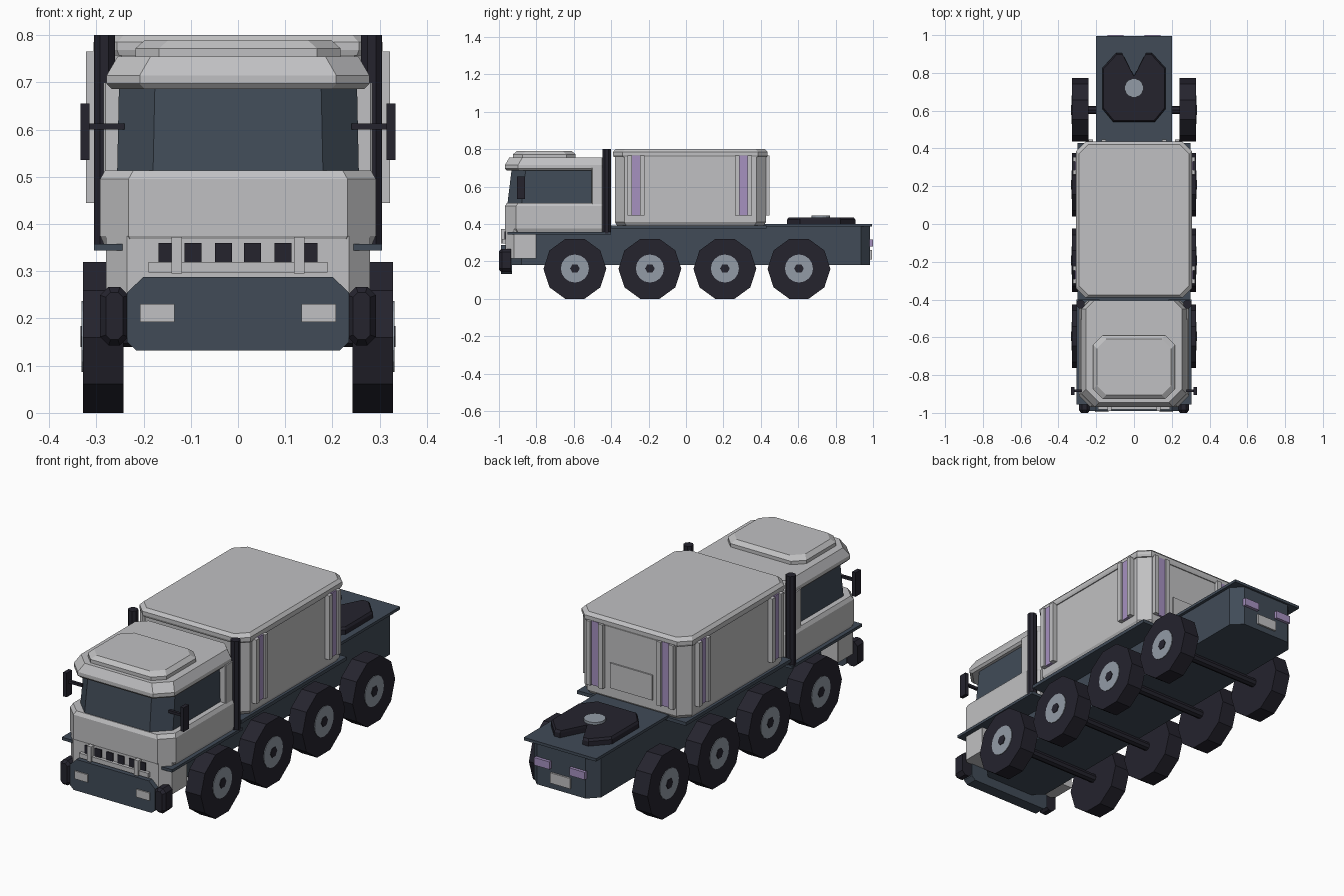
import bpy, bmesh, math
from mathutils import Vector

cube = bpy.data.objects.get("Cube")
if cube:
    bpy.data.objects.remove(cube, do_unlink=True)


def material(name, rgb):
    m = bpy.data.materials.new(name)
    m.use_nodes = True
    colour = (*rgb, 1)
    m.diffuse_color = colour
    m.node_tree.nodes["Principled BSDF"].inputs["Base Color"].default_value = colour
    return m


GREY = material("light grey paint", (.53, .53, .54))
SLATE = material("slate blue", (.052, .07, .096))
BLACK = material("dark rubber", (.018, .017, .027))
STEEL = material("hub steel", (.29, .33, .38))
PURPLE = material("purple strip", (.38, .285, .53))


def loft(name, rings, mat, mirror=False):
    """Skin a stack of equal point rings and cap both ends."""
    bm = bmesh.new()
    loops = [[bm.verts.new(p) for p in ring] for ring in rings]
    n = len(loops[0])
    for a, b in zip(loops, loops[1:]):
        for i in range(n):
            j = (i + 1) % n
            bm.faces.new((a[i], a[j], b[j], b[i]))
    bm.faces.new(loops[0])
    bm.faces.new(loops[-1])
    bmesh.ops.recalc_face_normals(bm, faces=bm.faces)
    me = bpy.data.meshes.new(name)
    bm.to_mesh(me)
    bm.free()
    me.materials.append(mat)
    ob = bpy.data.objects.new(name, me)
    bpy.context.collection.objects.link(ob)
    if mirror:
        ob.modifiers.new("both sides", 'MIRROR')
    return ob


def plan(z, hx, y0, y1, front=.05, back=.05):
    """Rectangle seen from above with cut corners."""
    right = [(hx - front, y0), (hx, y0 + front), (hx, y1 - back), (hx - back, y1)]
    return [(x, y, z) for x, y in right + [(-x, y) for x, y in reversed(right)]]


def box(name, x, y, z, mat, mirror=False):
    ring = [(x[0], y[0]), (x[1], y[0]), (x[1], y[1]), (x[0], y[1])]
    return loft(name, [[(px, py, h) for px, py in ring] for h in z], mat, mirror)


def disc_x(name, r, n, x0, x1, y, z, mat, mirror=True):
    """Cylinder lying along x."""
    turn = [2 * math.pi * i / n for i in range(n)]
    rings = [[(x, y + r * math.cos(a), z + r * math.sin(a)) for a in turn] for x in (x0, x1)]
    return loft(name, rings, mat, mirror)


def disc_z(name, r, n, x, y, z0, z1, mat, mirror=False):
    """Upright cylinder."""
    turn = [2 * math.pi * (i + .5) / n for i in range(n)]
    rings = [[(x + r * math.cos(a), y + r * math.sin(a), z) for a in turn] for z in (z0, z1)]
    return loft(name, rings, mat, mirror)


# Chassis and its plates
loft("chassis", [plan(z, .185, -.93, .985, .05, .05) for z in (.18, .388)], SLATE)
box("rear_deck", (-.2, .2), (.40, .995), (.386, .4), SLATE)
box("cab_floor_plate", (-.305, .305), (-.955, -.40), (.344, .358), SLATE)
box("body_floor_plate", (-.3, .3), (-.40, .43), (.375, .392), SLATE)

# Wheels and axles
for i, y in enumerate((-.594, -.193, .208, .604), 1):
    disc_x(f"tyre_{i}", .168, 10, .242, .328, y, .16, BLACK, True)
    disc_x(f"hub_{i}", .075, 16, .32, .331, y, .162, STEEL, True)
    disc_x(f"hub_cap_{i}", .026, 6, .32, .334, y, .162, BLACK, True)
    disc_x(f"axle_{i}", .022, 8, -.25, .25, y, .162, BLACK, False)

# Cargo body with overhanging roof
loft("cargo_body", [plan(z, hx, -.38 + d, .427 - d) for z, hx, d in
                    ((.39, .285, .012), (.41, .297, 0), (.77, .297, 0))], GREY)
loft("cargo_roof", [plan(z, .306 - d, -.39 + d, .436 - d) for z, d in
                    ((.757, .004), (.768, 0), (.785, 0), (.8, .014))], GREY)

# Vertical strips on the sides and rear of the cargo body
STRIP_Z = (.445, .765)
for tag, c in (("front", -.268), ("rear", .308)):
    box(f"side_strip_{tag}", (.29, .312), (c - .022, c + .022), STRIP_Z, PURPLE, True)
    for s, d in (("a", -.034), ("b", .034)):
        box(f"side_rail_{tag}_{s}", (.29, .322), (c + d - .012, c + d + .012), STRIP_Z, GREY, True)
box("back_strip", (.173, .217), (.42, .437), STRIP_Z, PURPLE, True)
for s, c in (("a", .161), ("b", .229)):
    box(f"back_rail_{s}", (c - .012, c + .012), (.42, .447), STRIP_Z, GREY, True)
box("back_hatch", (-.117, .117), (.42, .434), (.455, .58), GREY)

# Coupling plate with its notch
half = [(0, .783), (.063, .905), (.095, .905), (.168, .825), (.168, .61), (.11, .54)]
outline = half + [(-x, y) for x, y in reversed(half[1:])]
centre = Vector((0, .72, 0))
rings = []
for z, s in ((.398, 1), (.423, 1), (.434, .96)):
    rings.append([centre.lerp(Vector((x, y, 0)), s) + Vector((0, 0, z)) for x, y in outline])
loft("coupling_plate", rings, BLACK)
disc_z("coupling_pin", .05, 16, 0, .72, .42, .446, STEEL)

# Cab: lower shell, glass block, rear pillars, roof and raised cap
loft("cab_lower", [plan(z, .292 - d, -.968 + d, -.405, .06, .045) for z, d in
                   ((.357, .008), (.375, 0), (.495, 0), (.513, .01))], GREY)
loft("cab_glass", [plan(.505, .256, -.955, -.48, .076, .01),
                   plan(.695, .252, -.932, -.48, .076, .01)], SLATE)
loft("cab_rear_pillars", [plan(z, .285, -.505, -.405, .004, .045) for z in (.505, .7)], GREY)
loft("cab_roof", [plan(z, .278 - d, -.968 + d, -.405, .07, .045) for z, d in
                  ((.686, .01), (.697, 0), (.715, 0), (.755, .023))], GREY)
loft("roof_cap", [plan(z, .217 - d, -.925 + d, -.59 - d, .05, .05) for z, d in
                  ((.75, 0), (.772, 0), (.79, .02))], GREY)

# Nose, grille slots and guard bars
loft("cab_nose", [plan(z, .28, -.965, -.80, .045, .002) for z in (.215, .376)], GREY)
for i, x in enumerate((.031, .095, .15), 1):
    box(f"grille_slot_{i}", (x - .018, x + .018), (-.97, -.96), (.32, .36), BLACK, True)
box("guard_bar", (-.19, .19), (-.983, -.955), (.297, .32), GREY)
box("guard_post", (.119, .141), (-.99, -.955), (.295, .372), GREY, True)

# Bumper, end pads and headlights
half = [(.215, .132), (.235, .15), (.235, .255), (.2, .288)]
outline = half + [(-x, z) for x, z in reversed(half)]
loft("bumper", [[(x, y, z) for x, z in outline] for y in (-.99, -.93)], SLATE)


def pad_ring(y, hx, hz, c=.018):
    pts = [(hx - c, -hz), (hx, c - hz), (hx, hz - c), (hx - c, hz)]
    pts += [(-x, z) for x, z in reversed(pts)]
    return [(.262 + x, y, .205 + z) for x, z in pts]


loft("bumper_pad", [pad_ring(-1, .018, .05, .01), pad_ring(-.985, .03, .062),
                    pad_ring(-.935, .03, .062)], BLACK, True)
box("headlight", (.135, .207), (-.996, -.985), (.192, .231), GREY, True)

# Mirrors and exhaust stacks
box("mirror", (.314, .333), (-.904, -.862), (.535, .655), BLACK, True)
box("mirror_arm", (.24, .32), (-.89, -.876), (.6, .613), BLACK, True)
disc_z("exhaust_stack", .024, 8, .283, -.424, .35, .8, BLACK, True)

# Tail lights and plate
box("tail_light", (.055, .14), (.98, 1), (.28, .318), PURPLE, True)
box("rear_plate", (-.055, .055), (.98, .994), (.21, .262), GREY)
